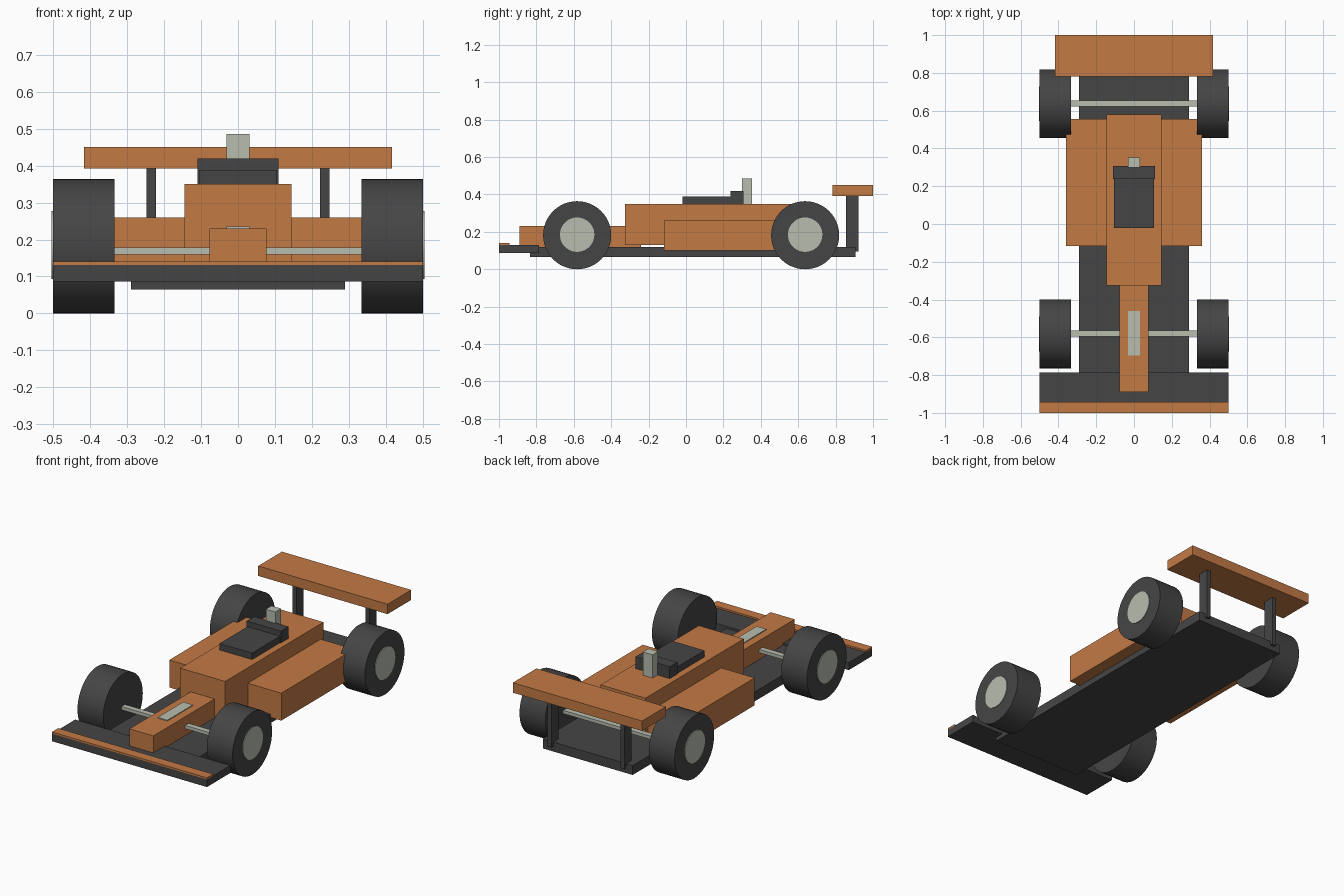
import bpy, math

if "Cube" in bpy.data.objects:
    bpy.data.objects.remove(bpy.data.objects["Cube"])


def material(name, rgb):
    m = bpy.data.materials.new(name)
    m.diffuse_color = (*rgb, 1)
    m.use_nodes = True
    m.node_tree.nodes["Principled BSDF"].inputs["Base Color"].default_value = m.diffuse_color
    return m


ORANGE = material("orange paint", (0.55, 0.195, 0.06))
DARK = material("dark grey", (0.06, 0.06, 0.06))
GREY = material("pale grey", (0.48, 0.51, 0.43))


def box(name, mat, x, y, z):
    """Box from (min, max) ranges on each axis."""
    size = [r[1] - r[0] for r in (x, y, z)]
    centre = [(r[0] + r[1]) / 2 for r in (x, y, z)]
    bpy.ops.mesh.primitive_cube_add(size=1, location=centre)
    o = bpy.context.object
    o.name = name
    for v in o.data.vertices:
        v.co = [c * s for c, s in zip(v.co, size)]
    o.data.materials.append(mat)
    return o


def centred(name, mat, half, y, z):
    return box(name, mat, (-half, half), y, z)


def disc(name, mat, radius, x, y, z):
    """Cylinder lying along x."""
    bpy.ops.mesh.primitive_cylinder_add(
        vertices=48, radius=radius, depth=abs(x[1] - x[0]),
        location=((x[0] + x[1]) / 2, y, z), rotation=(0, math.pi / 2, 0))
    o = bpy.context.object
    o.name = name
    o.data.materials.append(mat)
    bpy.ops.object.shade_smooth_by_angle(angle=math.radians(35))


# Floor and front wing
centred("floor", DARK, 0.29, (-0.835, 0.905), (0.065, 0.12))
centred("front_wing", DARK, 0.5, (-1.0, -0.785), (0.087, 0.131))
centred("front_wing_strip", ORANGE, 0.5, (-1.0, -0.943), (0.131, 0.141))

# Body
centred("nose", ORANGE, 0.077, (-0.89, -0.24), (0.118, 0.23))
centred("nose_panel", GREY, 0.031, (-0.695, -0.46), (0.226, 0.235))
centred("main_body", ORANGE, 0.145, (-0.325, 0.58), (0.13, 0.35))

# Cockpit, headrest and air intake
centred("cockpit", DARK, 0.105, (-0.02, 0.27), (0.34, 0.388))
centred("headrest", DARK, 0.11, (0.237, 0.307), (0.34, 0.419))
centred("air_intake", GREY, 0.031, (0.30, 0.353), (0.34, 0.485))

# Rear wing
centred("rear_wing", ORANGE, 0.417, (0.782, 1.0), (0.392, 0.45))

# Axles
for name, y in (("front", -0.58), ("rear", 0.638)):
    centred(name + "_axle", GREY, 0.35, (y - 0.016, y + 0.016), (0.16, 0.179))

# Paired parts on both sides
for side, s in (("left", -1), ("right", 1)):
    box(side + "_side_pod", ORANGE, sorted((s * 0.14, s * 0.361)), (-0.117, 0.555), (0.10, 0.26))
    box(side + "_wing_strut", DARK, sorted((s * 0.222, s * 0.248)), (0.855, 0.922), (0.095, 0.395))
    for end, y in (("front", -0.582), ("rear", 0.637)):
        disc(f"{end}_{side}_tyre", DARK, 0.182, (s * 0.334, s * 0.5), y, 0.182)
        disc(f"{end}_{side}_hub", GREY, 0.092, (s * 0.45, s * 0.504), y, 0.185)
